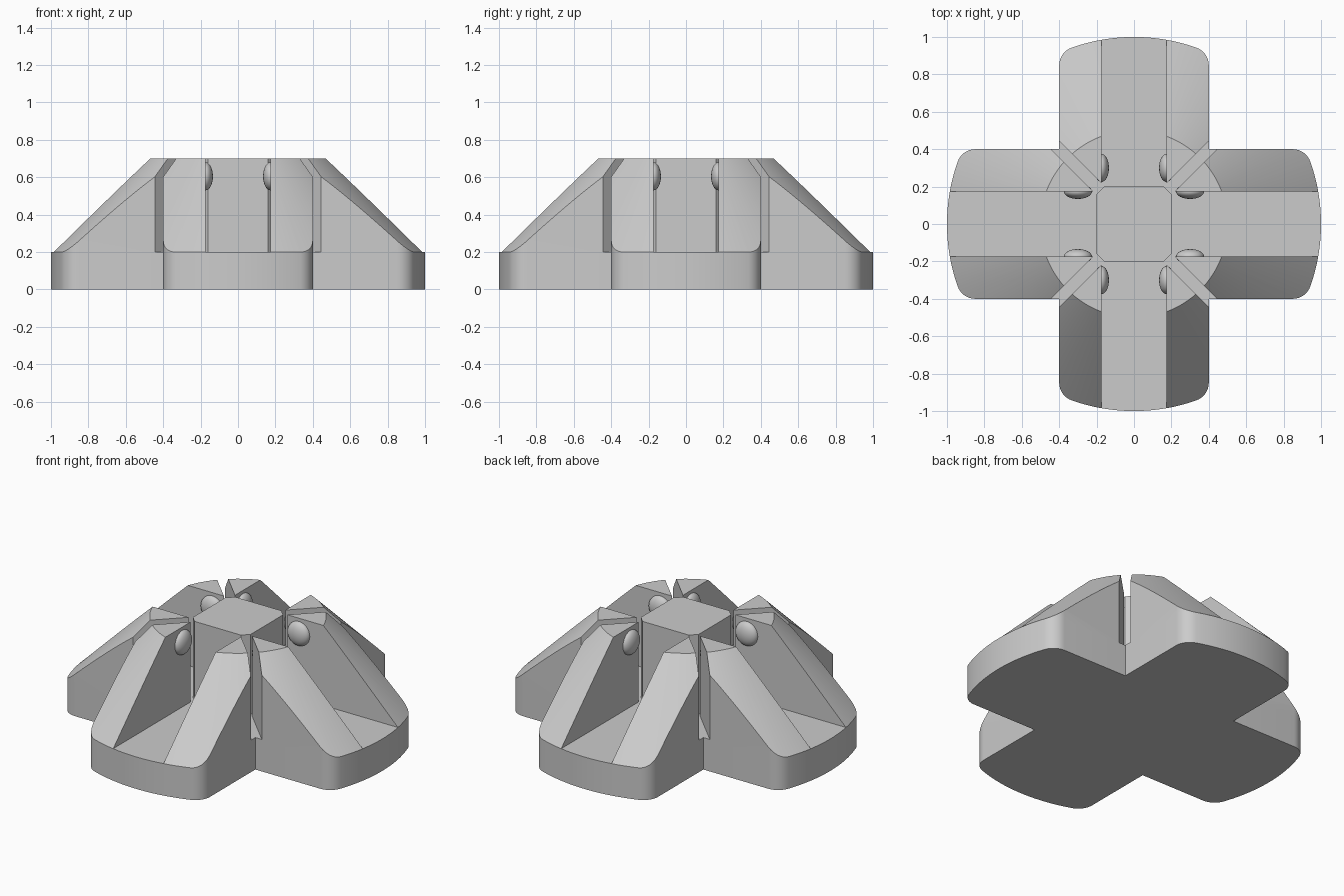
import bpy, bmesh
from math import pi, sin, cos, asin, sqrt, radians
from mathutils import Matrix, Vector

cube = bpy.data.objects.get("Cube")
if cube:
    bpy.data.objects.remove(cube)

grey = bpy.data.materials.new("plain grey")
grey.use_nodes = True
COLOUR = (0.6, 0.6, 0.6, 1)
grey.diffuse_color = COLOUR
grey.node_tree.nodes["Principled BSDF"].inputs["Base Color"].default_value = COLOUR

HALF = 0.4        # half width of an arm
GROOVE = 0.174    # half width of the cross channels
SLOT = 0.045      # offset of the diagonal slot edges
BASE, TOP = 0.2, 0.7
FILLET = 0.1
FX, FY = sqrt((1 - FILLET) ** 2 - (HALF - FILLET) ** 2), HALF - FILLET
TANGENT = asin(FY / (1 - FILLET))   # where the fillet meets the round end


def finish(bm, name):
    bmesh.ops.recalc_face_normals(bm, faces=bm.faces)
    mesh = bpy.data.meshes.new(name)
    bm.to_mesh(mesh)
    bm.free()
    obj = bpy.data.objects.new(name, mesh)
    bpy.context.collection.objects.link(obj)
    mesh.materials.append(grey)
    bpy.ops.object.select_all(action='DESELECT')
    obj.select_set(True)
    bpy.context.view_layer.objects.active = obj
    bpy.ops.object.shade_smooth_by_angle(angle=radians(25))
    return obj


def prism(outline, z0, z1):
    bm = bmesh.new()
    face = bm.faces.new([bm.verts.new((x, y, z0)) for x, y in outline])
    new = bmesh.ops.extrude_face_region(bm, geom=[face])["geom"]
    verts = [v for v in new if isinstance(v, bmesh.types.BMVert)]
    bmesh.ops.translate(bm, verts=verts, vec=(0, 0, z1 - z0))
    return bm


def arc(cx, cy, r, a0, a1, n):
    return [(cx + r * cos(a0 + (a1 - a0) * i / n), cy + r * sin(a0 + (a1 - a0) * i / n))
            for i in range(n + 1)]


# Cross-shaped base with rounded arm ends
arm = [(HALF, -HALF)]
arm += arc(FX, -FY, FILLET, -pi / 2, -TANGENT, 8)
arm += arc(0, 0, 1, -TANGENT, TANGENT, 20)[1:-1]
arm += arc(FX, FY, FILLET, TANGENT, pi / 2, 8)
outline = []
for k in range(4):
    turn = Matrix.Rotation(k * pi / 2, 2)
    outline += [tuple(turn @ Vector(p)) for p in arm]
finish(prism(outline, 0, BASE), "cross_base")

# Central post with chamfered corners
post = []
for k in range(4):
    turn = Matrix.Rotation(k * pi / 2, 2)
    post += [tuple(turn @ Vector(p)) for p in ((0.2, -0.16), (0.2, 0.16))]
finish(prism(post, BASE, TOP), "centre_post")


def wing():
    """Half an arm's raised part, trimmed to the cone by its tangent planes."""
    end = arc(FX, FY, FILLET, TANGENT, pi / 2, 8)
    tip = end[0][0] + (end[0][1] - GROOVE) * FY / FX
    bm = prism([(GROOVE + SLOT, GROOVE), (tip, GROOVE), *end,
                (HALF + SLOT, HALF)], BASE, TOP)
    for i in range(26):
        a = radians(8.2 + 1.5 * i)
        cut = bmesh.ops.bisect_plane(
            bm, geom=bm.verts[:] + bm.edges[:] + bm.faces[:], dist=1e-6,
            plane_co=(cos(a), sin(a), BASE), plane_no=(cos(a), sin(a), 1),
            clear_outer=True)
        edges = [e for e in cut["geom_cut"]
                 if isinstance(e, bmesh.types.BMEdge) and e.is_boundary]
        if len(edges) > 2:
            bmesh.ops.holes_fill(bm, edges=edges)
    return bm


def bump():
    """Flattened round stud on the channel wall."""
    bm = bmesh.new()
    place = Matrix.Translation((0.3, GROOVE, 0.605)) @ Matrix.Diagonal((0.075, 0.04, 0.075, 1))
    bmesh.ops.create_uvsphere(bm, u_segments=32, v_segments=16, radius=1, matrix=place)
    return bm


# Eight wings and studs, turned and mirrored around the post
for k, arm_name in enumerate(("left", "back", "right", "front")):
    for side, flip in (("a", 1), ("b", -1)):
        place = Matrix.Rotation(k * pi / 2, 4, 'Z') @ Matrix.Diagonal((1, flip, 1, 1))
        for make, part in ((wing, "wing"), (bump, "stud")):
            bm = make()
            bm.transform(place)
            finish(bm, f"{arm_name}_{part}_{side}")
